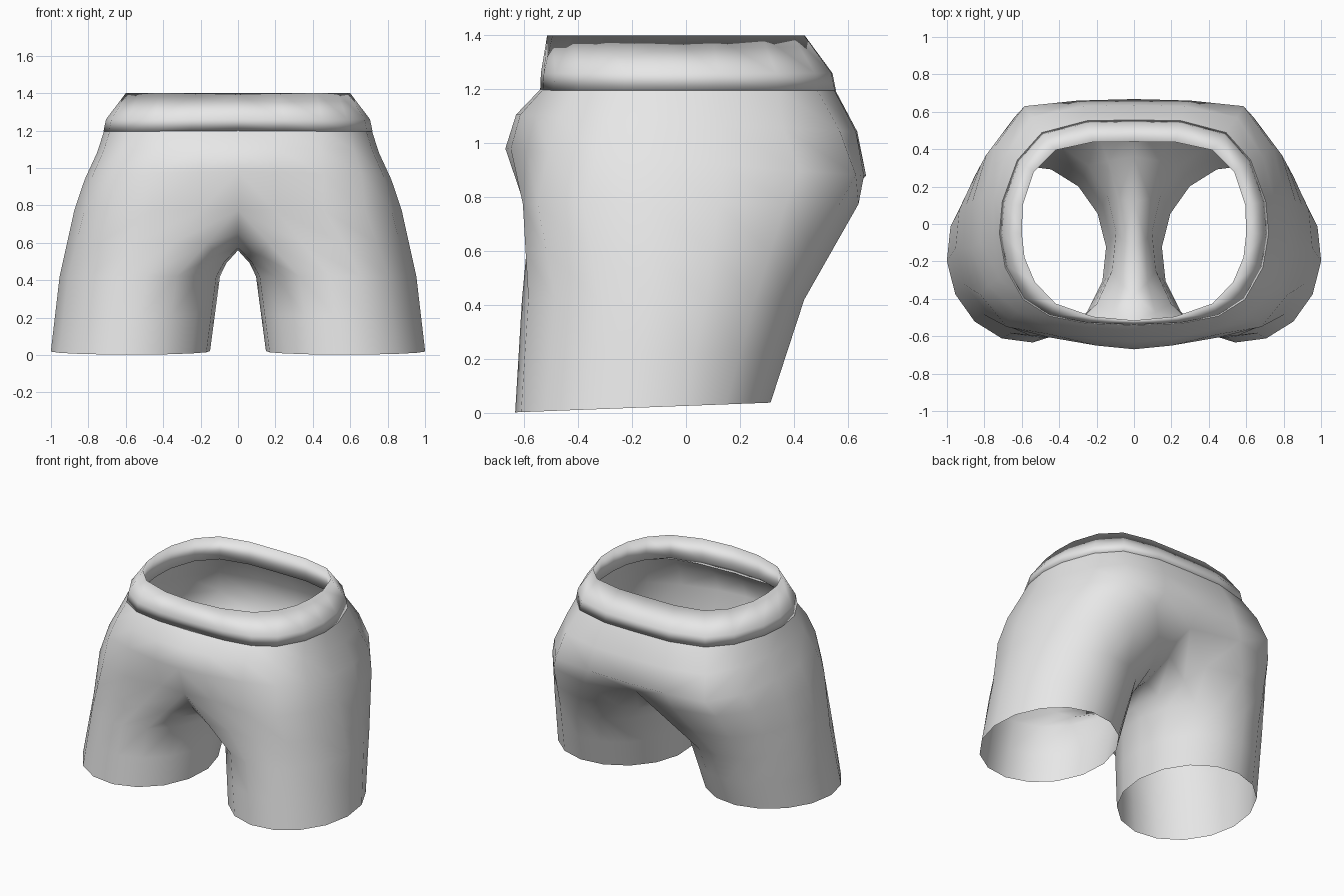
import bpy, math

if "Cube" in bpy.data.objects:
    bpy.data.objects.remove(bpy.data.objects["Cube"])

fabric = bpy.data.materials.new("grey fabric")
fabric.diffuse_color = (0.8, 0.8, 0.8, 1)
fabric.use_nodes = True
fabric.node_tree.nodes["Principled BSDF"].inputs["Base Color"].default_value = fabric.diffuse_color

# Half outlines, running from front centre round the side to back centre
TOP = [(0, -.515), (.22, -.495), (.42, -.425), (.53, -.31), (.585, -.18), (.6, -.05),
       (.595, .1), (.535, .28), (.42, .395), (.22, .438), (0, .44)]
WAIST = [(0, -.54), (.25, -.53), (.45, -.49), (.59, -.4), (.685, -.23), (.715, -.05),
         (.7, .12), (.62, .34), (.49, .485), (.25, .548), (0, .552)]
BELLY = [(0, -.63), (.2, -.615), (.44, -.56), (.62, -.47), (.72, -.29), (.755, -.07),
         (.75, .13), (.69, .36), (.55, .57), (.27, .63), (0, .635)]
HIP = [(0, -.67), (.2, -.65), (.45, -.59), (.66, -.51), (.78, -.33), (.82, -.1),
       (.81, .14), (.74, .42), (.585, .63), (.3, .66), (0, .668)]
SEAT = [(0, -.6), (.2, -.575), (.46, -.605), (.68, -.55), (.82, -.38), (.875, -.13),
        (.865, .12), (.79, .37), (.64, .57), (.35, .64), (0, .56)]
# Crotch seam (y, z), from back to front
CROTCH = [(.36, .65), (.12, .575), (-.12, .56), (-.38, .575), (-.52, .65)]


def level(outline, z, slope=0):
    return [(x, y, z + slope * y) for x, y in outline]


def blend(a, b, t):
    return [tuple(p + (q - p) * t for p, q in zip(u, v)) for u, v in zip(a, b)]


def leg_ring(cx, cy, rx, ry, z, slope=0):
    """Sixteen points: eleven round the outside, five along the inside."""
    ring = []
    for i in range(16):
        a = math.radians(-117 + 22.5 * i)
        ring.append((cx + rx * math.cos(a), cy + ry * math.sin(a), z + slope * math.sin(a)))
    return ring


def loft(name, open_rows, closed_rows=(), wrap=False):
    """Skin the half outlines, then any full leg rings, and mirror the result."""
    verts, faces, starts = [], [], []
    for row in list(open_rows) + list(closed_rows):
        starts.append(len(verts))
        verts += row
    if wrap:
        starts.append(0)
    for r in range(len(starts) - 1):
        a, b = starts[r], starts[r + 1]
        closed = bool(closed_rows) and r >= len(open_rows) - 1
        n = 16 if closed else 11
        for i in range(n if closed else n - 1):
            j = (i + 1) % n
            faces.append((a + i, b + i, b + j, a + j))
    mesh = bpy.data.meshes.new(name)
    mesh.from_pydata(verts, [], faces)
    mesh.materials.append(fabric)
    mesh.polygons.foreach_set("use_smooth", [True] * len(mesh.polygons))
    obj = bpy.data.objects.new(name, mesh)
    bpy.context.collection.objects.link(obj)
    mirror = obj.modifiers.new("mirror", 'MIRROR')
    mirror.use_axis[0] = True
    mirror.merge_threshold = 0.001
    return obj


# Shorts: torso rows, then leg rings that share the seat row and crotch seam
seat_ring = level(SEAT, .775) + [(0, y, z) for y, z in CROTCH]
thigh = leg_ring(.525, -.085, .43, .525, .42)
hem = leg_ring(.575, -.16, .427, .475, .02, .018)
crease = blend(seat_ring, thigh, .5)
# The inner leg leaves the crotch seam with a rounded arch
crease = crease[:11] + [(x + .015, y, z) for x, y, z in crease[11:]]
loft("shorts",
     [level(WAIST, 1.2), level(BELLY, 1.075, -.05), level(HIP, .93, -.075), seat_ring],
     [crease, thigh, blend(thigh, hem, .5), hem])

# Waistband: padded tube with outer face, underside and inner face
loft("waistband",
     [level([p[:2] for p in blend(TOP, WAIST, t)], z)
      for t, z in ((0, 1.4), (.92, 1.26), (1.04, 1.195), (.06, 1.235))], wrap=True)
